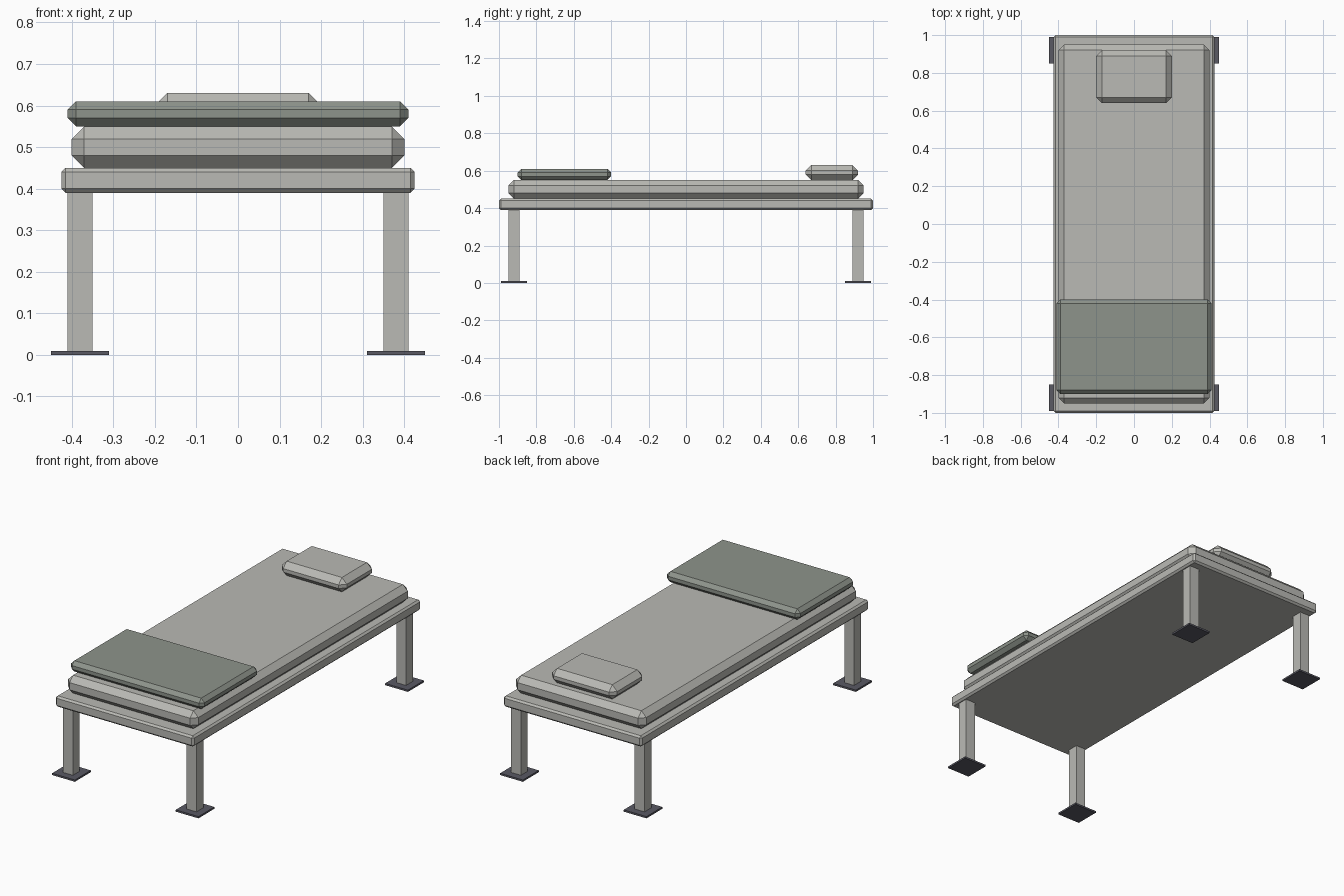
import bpy
import bmesh
from mathutils import Vector

cube = bpy.data.objects.get("Cube")
if cube:
    bpy.data.objects.remove(cube, do_unlink=True)


def material(name, rgb):
    mat = bpy.data.materials.new(name)
    mat.use_nodes = True
    color = (*rgb, 1)
    mat.diffuse_color = color
    bsdf = next(n for n in mat.node_tree.nodes if n.type == 'BSDF_PRINCIPLED')
    bsdf.inputs["Base Color"].default_value = color
    return mat


def box(name, low, high, mat, chamfer=0):
    """Axis-aligned box between two corners, with an optional flat chamfer."""
    low, high = Vector(low), Vector(high)
    size, centre = high - low, (low + high) / 2
    bm = bmesh.new()
    bmesh.ops.create_cube(bm, size=1)
    bmesh.ops.scale(bm, vec=size, verts=bm.verts)
    if chamfer:
        bmesh.ops.bevel(bm, geom=bm.edges[:], offset=chamfer, segments=1,
                        affect='EDGES', profile=0.5)
    mesh = bpy.data.meshes.new(name)
    bm.to_mesh(mesh)
    bm.free()
    mesh.materials.append(mat)
    obj = bpy.data.objects.new(name, mesh)
    obj.location = centre
    bpy.context.scene.collection.objects.link(obj)
    return obj


pale_grey = material("pale_grey", (0.49, 0.49, 0.46))
blanket_green = material("grey_green", (0.27, 0.295, 0.26))
dark_grey = material("dark_grey", (0.10, 0.10, 0.125))

# Bed base and bedding
box("bed_frame", (-0.425, -1, 0.39), (0.425, 1, 0.45), pale_grey, 0.01)
box("mattress", (-0.40, -0.95, 0.45), (0.40, 0.95, 0.55), pale_grey, 0.03)
box("folded_blanket", (-0.41, -0.90, 0.55), (0.41, -0.40, 0.61), blanket_green, 0.02)
box("pillow", (-0.20, 0.64, 0.55), (0.20, 0.92, 0.63), pale_grey, 0.03)

# Four legs, each on a square floor plate
for end, sy in (("front", -1), ("back", 1)):
    for side, sx in (("right", -1), ("left", 1)):
        x, y = sx * 0.38, sy * 0.92
        for part, half, bottom, top, mat in (
                ("leg", 0.03, 0.005, 0.39, pale_grey),
                ("floor_plate", 0.07, 0, 0.01, dark_grey)):
            box(f"{end}_{side}_{part}", (x - half, y - half, bottom),
                (x + half, y + half, top), mat)
